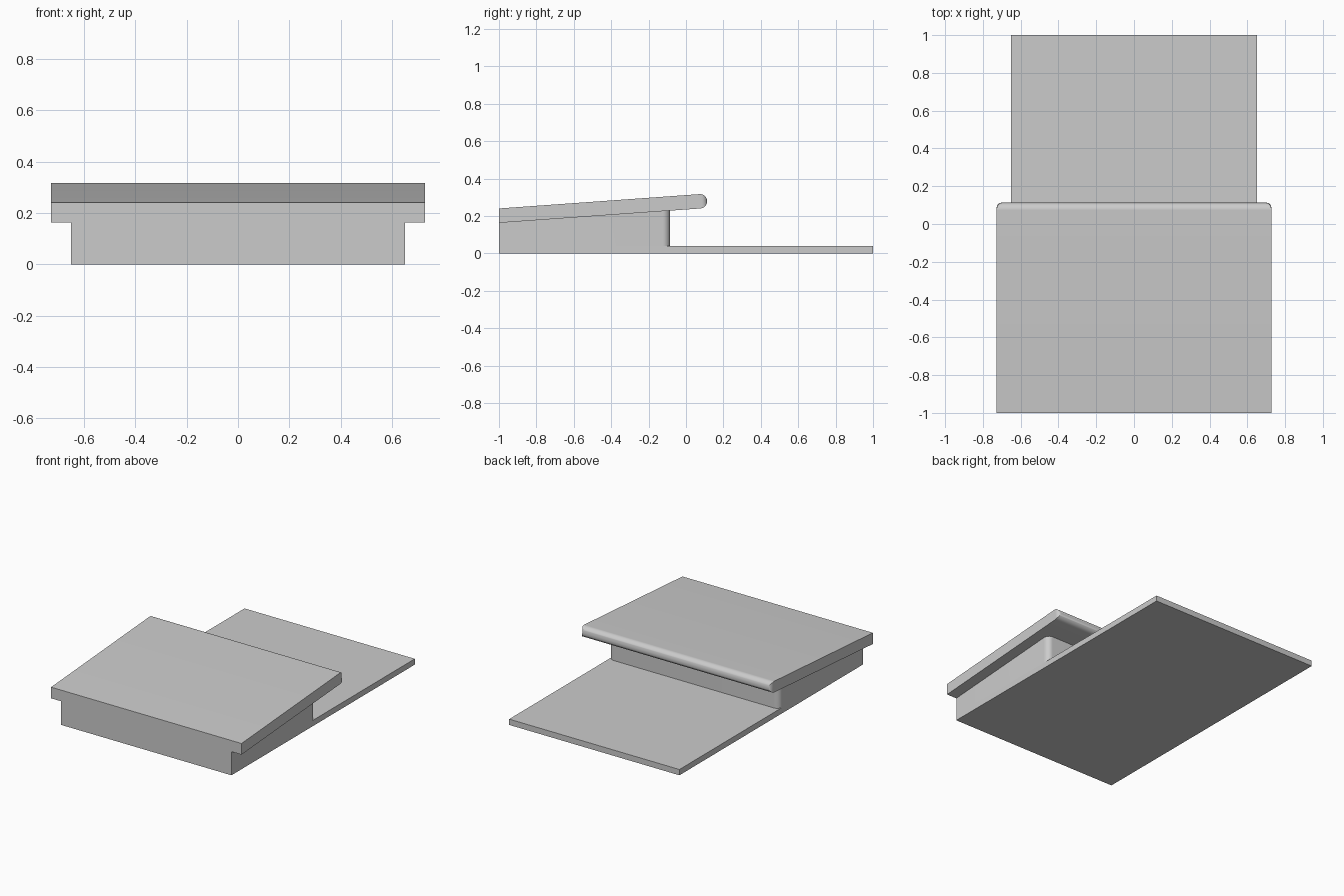
import bpy, bmesh, math

cube = bpy.data.objects.get("Cube")
if cube:
    bpy.data.objects.remove(cube, do_unlink=True)

grey = bpy.data.materials.new("light_grey")
grey.use_nodes = True
GREY = (0.6, 0.6, 0.6, 1)
grey.diffuse_color = GREY
grey.node_tree.nodes["Principled BSDF"].inputs["Base Color"].default_value = GREY

FRONT, HALF, SLOPE = -1.0, 0.65, 0.0715
ROOF_HALF, ROOF_LOW, ROOF_HIGH, ROOF_END, ROUND = 0.727, 0.163, 0.24, 0.113, 0.0384


def finish(bm, name):
    bmesh.ops.recalc_face_normals(bm, faces=bm.faces)
    mesh = bpy.data.meshes.new(name)
    bm.to_mesh(mesh)
    bm.free()
    obj = bpy.data.objects.new(name, mesh)
    bpy.context.collection.objects.link(obj)
    mesh.materials.append(grey)
    bpy.ops.object.select_all(action="DESELECT")
    obj.select_set(True)
    bpy.context.view_layer.objects.active = obj
    bpy.ops.object.shade_smooth_by_angle(angle=math.radians(35))
    return obj


def prism(name, outline, bottom, top):
    """Plan outline raised from bottom to the height top(y)."""
    bm = bmesh.new()
    low = [bm.verts.new((x, y, bottom)) for x, y in outline]
    high = [bm.verts.new((x, y, top(y))) for x, y in outline]
    bm.faces.new(low)
    bm.faces.new(high)
    for i in range(len(low)):
        j = (i + 1) % len(low)
        bm.faces.new((low[i], low[j], high[j], high[i]))
    return finish(bm, name)


def rounded_back(half, back, r, steps=8):
    """Plan rectangle whose two back corners are rounded."""
    arc = [(half - r + r * math.cos(a), back - r + r * math.sin(a))
           for a in (math.pi / 2 * i / steps for i in range(steps + 1))]
    right = [(half, FRONT)] + arc
    return right + [(-x, y) for x, y in reversed(right)]


# Thin base plate under the whole model
prism("base_plate", [(-HALF, FRONT), (HALF, FRONT), (HALF, 1), (-HALF, 1)],
      0, lambda y: 0.04)

# Body, its top following the sloped roof
prism("body", rounded_back(HALF, -0.085, 0.04), 0.04,
      lambda y: ROOF_LOW + 0.004 + SLOPE * (y - FRONT))

# Sloped roof slab with a fully rounded back edge and rounded back corners
bm = bmesh.new()
tilt = math.atan(SLOPE)
centre_y = ROOF_END - ROUND
centre_z = (ROOF_LOW + ROOF_HIGH) / 2 + SLOPE * (centre_y - FRONT)
rows = [[bm.verts.new((x, FRONT, z)) for x, z in
         ((-ROOF_HALF, ROOF_HIGH), (ROOF_HALF, ROOF_HIGH),
          (ROOF_HALF, ROOF_LOW), (-ROOF_HALF, ROOF_LOW))]]
corner = 0.03
for i in range(13):
    a = math.pi / 2 * i / 12
    out, rise = ROUND * math.sin(a), ROUND * math.cos(a)
    past = max(0, out - (ROUND - corner))
    half = ROOF_HALF - corner + math.sqrt(max(0, corner ** 2 - past ** 2))
    ring = []
    for side, up in ((-1, rise), (1, rise), (1, -rise), (-1, -rise)):
        y = centre_y + out * math.cos(tilt) - up * math.sin(tilt)
        z = centre_z + out * math.sin(tilt) + up * math.cos(tilt)
        ring.append(bm.verts.new((side * half, y, z)))
    rows.append(ring)
bm.faces.new(rows[0])
for near, far in zip(rows, rows[1:]):
    for k in range(4):
        j = (k + 1) % 4
        bm.faces.new((near[k], near[j], far[j], far[k]))
bmesh.ops.remove_doubles(bm, verts=bm.verts, dist=0.0001)
finish(bm, "roof")
